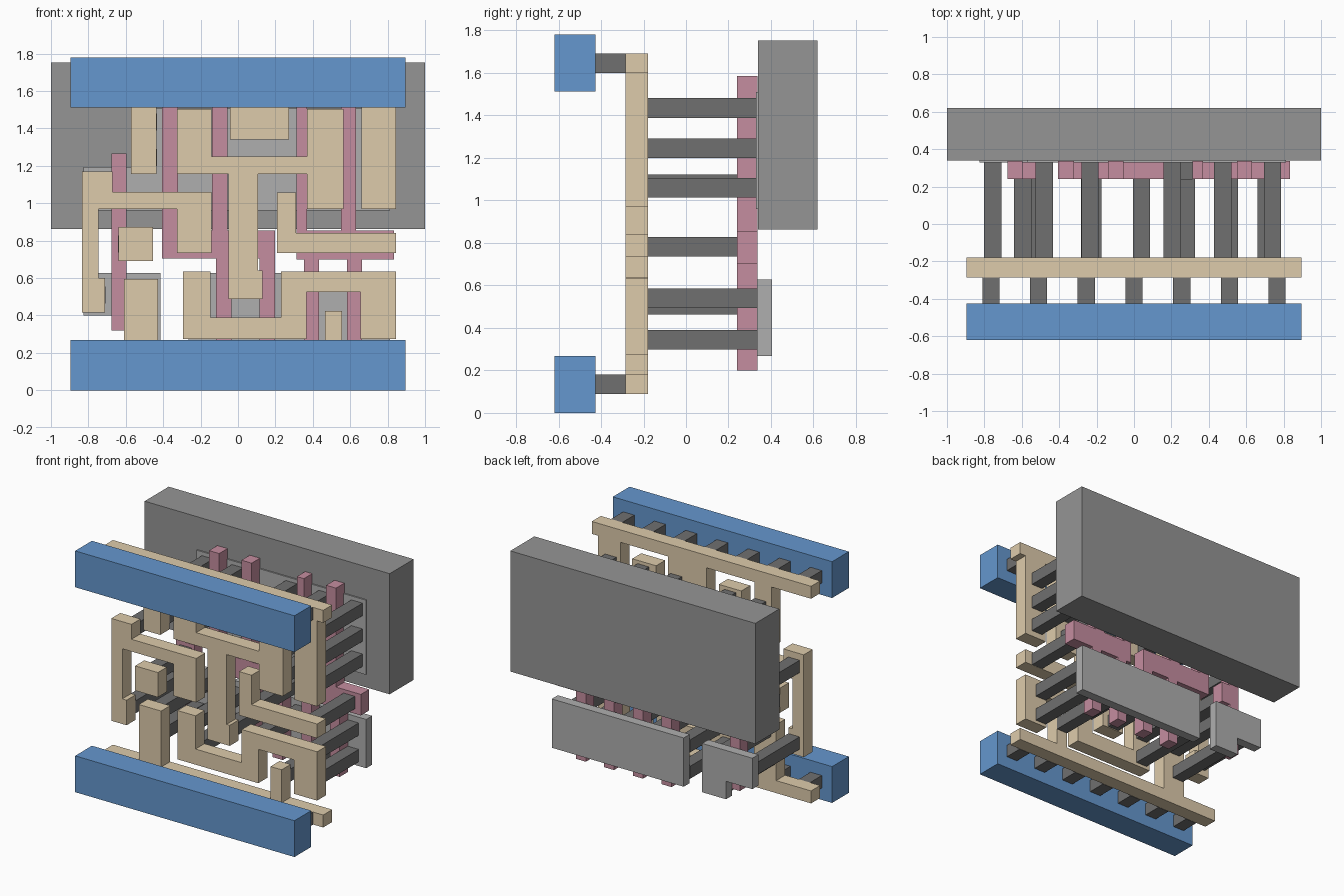
import bpy, bmesh
from mathutils import Vector


def material(name, r, g, b):
    m = bpy.data.materials.new(name)
    m.diffuse_color = (r, g, b, 1)
    return m


BLUE = material("blue", 0.13, 0.31, 0.62)
TAN = material("tan", 0.73, 0.60, 0.41)
PINK = material("pink", 0.56, 0.27, 0.35)
DARK = material("dark_grey", 0.16, 0.16, 0.16)
MID = material("mid_grey", 0.30, 0.30, 0.30)
LIGHT = material("light_grey", 0.43, 0.43, 0.43)


def plate(name, rects, y0, y1, mat):
    """Union of (x0, x1, z0, z1) rectangles in the front plane, extruded from y0 to y1."""
    xs = sorted({v for r in rects for v in r[:2]})
    zs = sorted({v for r in rects for v in r[2:]})
    bm = bmesh.new()
    grid = {}

    def vert(i, j):
        if (i, j) not in grid:
            grid[i, j] = bm.verts.new((xs[i], y0, zs[j]))
        return grid[i, j]

    for i in range(len(xs) - 1):
        for j in range(len(zs) - 1):
            cx, cz = (xs[i] + xs[i + 1]) / 2, (zs[j] + zs[j + 1]) / 2
            if any(a < cx < b and c < cz < d for a, b, c, d in rects):
                bm.faces.new([vert(i, j), vert(i + 1, j), vert(i + 1, j + 1), vert(i, j + 1)])
    geo = bmesh.ops.extrude_face_region(bm, geom=bm.faces[:], use_keep_orig=True)["geom"]
    moved = [g for g in geo if isinstance(g, bmesh.types.BMVert)]
    bmesh.ops.translate(bm, verts=moved, vec=Vector((0, y1 - y0, 0)))
    bmesh.ops.recalc_face_normals(bm, faces=bm.faces[:])
    bmesh.ops.dissolve_limit(bm, angle_limit=0.01, verts=bm.verts[:], edges=bm.edges[:])
    me = bpy.data.meshes.new(name)
    bm.to_mesh(me)
    bm.free()
    me.materials.append(mat)
    ob = bpy.data.objects.new(name, me)
    bpy.context.collection.objects.link(ob)
    return ob


def pegs(name, points, y0, y1, size=0.092):
    h = size / 2
    for n, (x, z) in enumerate(points):
        plate(f"{name}_{n + 1}", [(x - h, x + h, z - h, z + h)], y0, y1, DARK)


# Front power rails and their short pegs
for side, z in (("lower", 0.0), ("upper", 1.512)):
    plate(f"{side}_rail", [(-0.895, 0.895, z, z + 0.268)], -0.62, -0.425, BLUE)
    pegs(f"{side}_rail_peg", [(-0.765 + 0.255 * i, z + 0.134) for i in range(7)], -0.425, -0.285)

# Tan wiring layer
wires = {
    "upper_wire": [(-0.895, 0.895, 1.6, 1.692), (-0.572, -0.435, 1.155, 1.65),
                   (-0.042, 0.272, 1.342, 1.65), (0.66, 0.845, 0.97, 1.65)],
    "lower_wire": [(-0.895, 0.895, 0.09, 0.182), (-0.61, -0.428, 0.13, 0.595),
                   (0.465, 0.556, 0.13, 0.425)],
    "left_wire": [(-0.835, -0.745, 0.415, 1.17), (-0.835, -0.71, 0.415, 0.6),
                  (-0.835, -0.67, 1.06, 1.17), (-0.835, -0.142, 0.97, 1.06),
                  (-0.325, -0.142, 0.735, 1.06)],
    "fork_wire": [(-0.325, -0.142, 1.155, 1.505), (-0.325, 0.565, 1.155, 1.25),
                  (0.37, 0.565, 0.97, 1.505), (-0.05, 0.107, 0.6, 1.2),
                  (-0.05, 0.132, 0.488, 0.64)],
    "right_wire": [(0.208, 0.31, 0.735, 1.057), (0.208, 0.845, 0.735, 0.84)],
    "stepped_wire": [(-0.295, -0.147, 0.275, 0.635), (-0.295, 0.365, 0.275, 0.39),
                     (0.23, 0.365, 0.275, 0.635), (0.23, 0.845, 0.525, 0.635),
                     (0.655, 0.845, 0.275, 0.635)],
    "island_wire": [(-0.64, -0.455, 0.69, 0.872)],
}
for name, rects in wires.items():
    plate(name, rects, -0.285, -0.18, TAN)

# Pink gate strips
gates = {
    "left_gate": [(-0.675, -0.597, 0.32, 1.267), (-0.675, -0.525, 0.7, 0.855)],
    "middle_gate": [(-0.405, -0.322, 0.705, 1.585), (-0.14, -0.057, 0.705, 1.585),
                    (-0.405, 0.197, 0.705, 0.855), (-0.118, -0.035, 0.2, 0.855),
                    (0.115, 0.197, 0.2, 0.855)],
    "right_gate": [(0.312, 0.37, 0.7, 1.585), (0.552, 0.632, 0.7, 1.585),
                   (0.312, 0.835, 0.7, 0.855), (0.352, 0.432, 0.2, 0.855),
                   (0.582, 0.662, 0.2, 0.855)],
}
for name, rects in gates.items():
    plate(name, rects, 0.24, 0.337, PINK)

# Long pegs from the wiring to the gates
pegs("gate_peg", [(-0.595, 0.782), (-0.237, 0.782), (0.28, 0.782), (0.74, 0.782)], -0.18, 0.24)

# Long pegs from the wiring to the back plates
upper = [(-0.755, 1.075), (-0.48, 1.435), (-0.48, 1.245), (0.205, 1.435)]
upper += [(-0.235, 1.435), (-0.235, 1.245)]
upper += [(x, z) for x in (0.475, 0.74) for z in (1.435, 1.245, 1.06)]
pegs("upper_peg", upper, -0.18, 0.333)
lower = [(-0.755, 0.51), (-0.555, 0.345), (-0.52, 0.54), (-0.22, 0.345), (-0.22, 0.54),
         (0.04, 0.54), (0.28, 0.54), (0.51, 0.345), (0.705, 0.345), (0.705, 0.54)]
pegs("lower_peg", lower, -0.18, 0.335)

# Thin back plates and the big back block
plate("lower_left_plate", [(-0.825, -0.415, 0.4, 0.628), (-0.61, -0.415, 0.268, 0.628)],
      0.335, 0.405, LIGHT)
plate("lower_right_plate", [(-0.265, 0.812, 0.268, 0.628)], 0.335, 0.405, LIGHT)
plate("upper_plate", [(-0.825, -0.4, 0.96, 1.195), (-0.57, 0.812, 0.96, 1.51)],
      0.33, 0.36, LIGHT)
plate("back_block", [(-1.0, 1.0, 0.862, 1.752)], 0.34, 0.62, MID)
